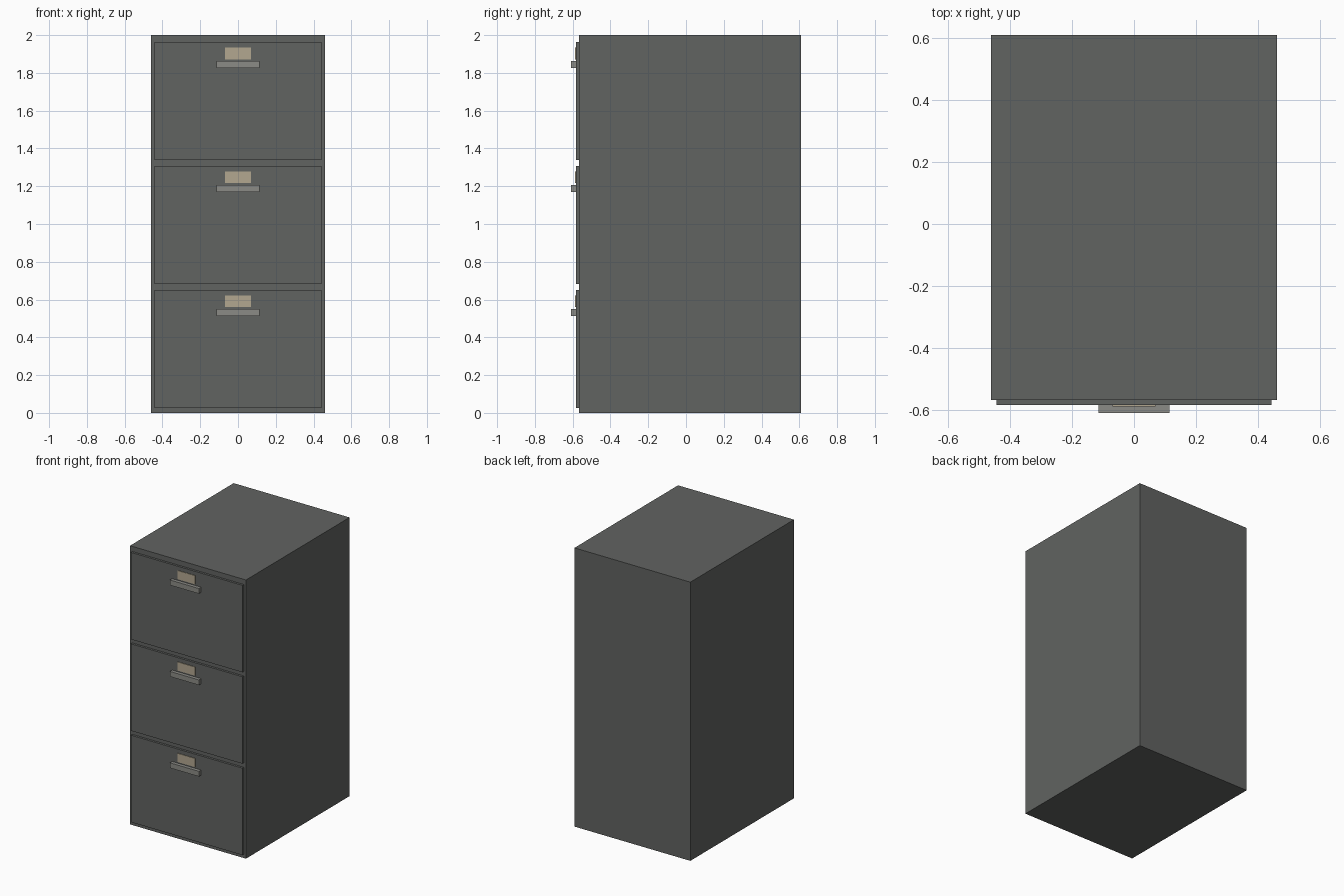
import bpy

if "Cube" in bpy.data.objects:
    bpy.data.objects.remove(bpy.data.objects["Cube"])


def material(name, rgb):
    m = bpy.data.materials.new(name)
    m.diffuse_color = (*rgb, 1)
    m.use_nodes = True
    m.node_tree.nodes["Principled BSDF"].inputs["Base Color"].default_value = m.diffuse_color
    return m


def box(name, lo, hi, mat):
    bpy.ops.mesh.primitive_cube_add(size=1, location=[(a + b) / 2 for a, b in zip(lo, hi)])
    ob = bpy.context.object
    ob.name = name
    ob.scale = [b - a for a, b in zip(lo, hi)]
    bpy.ops.object.transform_apply(location=False, rotation=False, scale=True)
    ob.data.materials.append(mat)
    return ob


steel = material("dark_steel", (0.12, 0.125, 0.12))
metal = material("handle_metal", (0.26, 0.26, 0.24))
paper = material("label_paper", (0.45, 0.39, 0.28))

BODY_FRONT, DRAWER_FRONT = -0.567, -0.583

# Cabinet body
box("cabinet_body", (-0.46, BODY_FRONT, 0), (0.46, 0.608, 2), steel)

# Three drawers, each with a label and a bar handle
for i, top in enumerate((0.651, 1.307, 1.963), 1):
    box(f"drawer_front_{i}", (-0.443, DRAWER_FRONT, top - 0.624), (0.443, BODY_FRONT, top), steel)
    box(f"drawer_label_{i}", (-0.07, -0.587, top - 0.091), (0.07, DRAWER_FRONT, top - 0.029), paper)
    box(f"drawer_handle_{i}", (-0.115, -0.608, top - 0.138), (0.115, DRAWER_FRONT, top - 0.101), metal)
